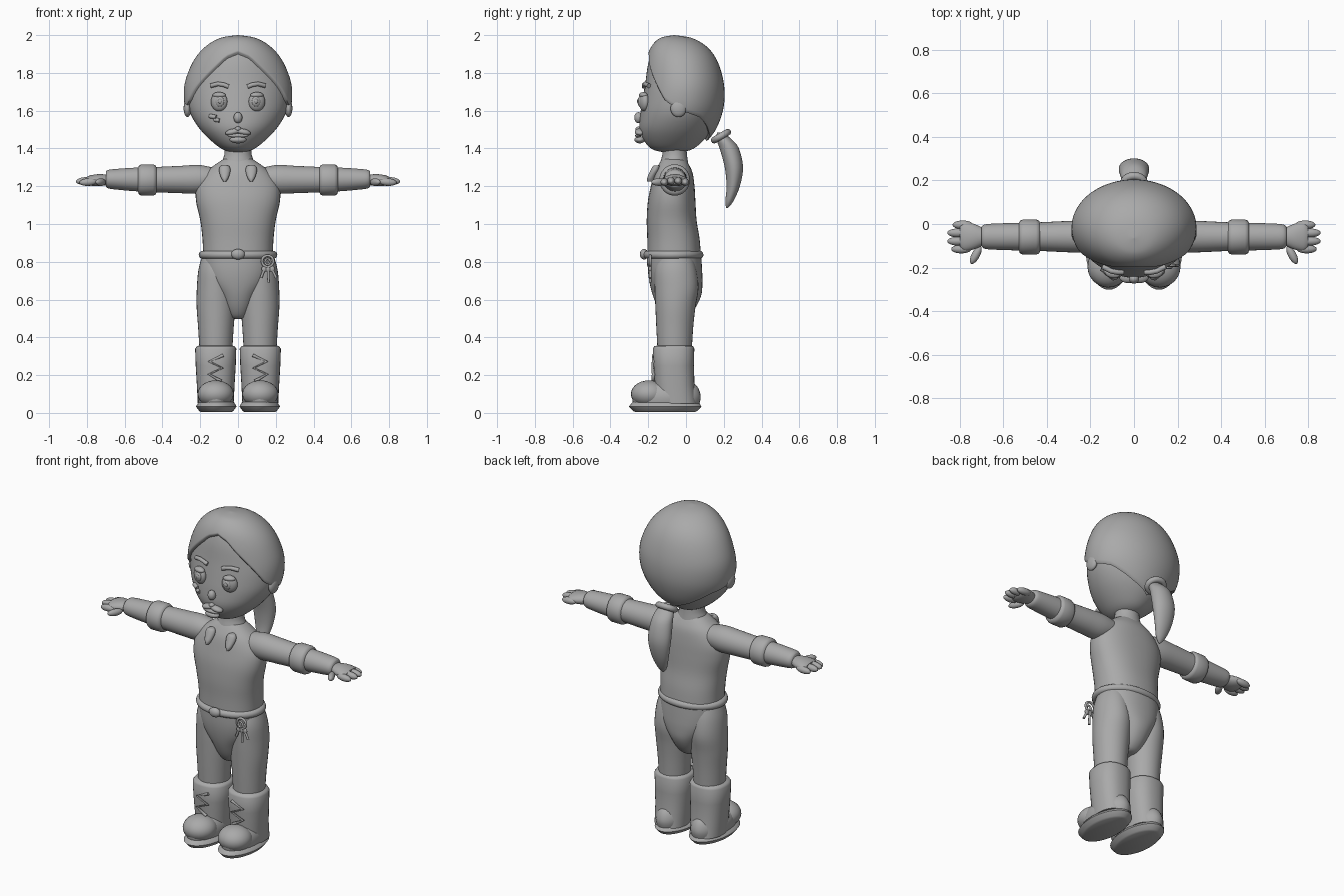
import bpy, bmesh, math
from mathutils import Vector, Matrix

grey = bpy.data.materials.new("plain_grey")
grey.diffuse_color = (0.4, 0.4, 0.4, 1)


def finish(ob, mirror):
    bpy.context.collection.objects.link(ob)
    ob.data.materials.append(grey)
    if mirror:
        ob.modifiers.new("Mirror", 'MIRROR').use_axis = (True, False, False)
    return ob


def from_bmesh(name, bm, mirror=False):
    bmesh.ops.recalc_face_normals(bm, faces=bm.faces)
    me = bpy.data.meshes.new(name)
    bm.to_mesh(me)
    bm.free()
    ob = finish(bpy.data.objects.new(name, me), mirror)
    bpy.context.view_layer.objects.active = ob
    ob.select_set(True)
    bpy.ops.object.shade_smooth_by_angle(angle=math.radians(50))
    ob.select_set(False)
    return ob


def skin(name, rings, mirror=False):
    """Bridge closed rings of points and cap both ends."""
    bm = bmesh.new()
    vs = [[bm.verts.new(p) for p in r] for r in rings]
    n = len(vs[0])
    for a, b in zip(vs, vs[1:]):
        for i in range(n):
            bm.faces.new((a[i], a[(i + 1) % n], b[(i + 1) % n], b[i]))
    bm.faces.new(vs[0])
    bm.faces.new(vs[-1])
    return from_bmesh(name, bm, mirror)


def spline(rows, s):
    """Smooth value of a table at s in 0..1."""
    f = s * (len(rows) - 1)
    i = min(int(f), len(rows) - 2)
    t = f - i
    p = [rows[max(0, min(len(rows) - 1, k))] for k in range(i - 1, i + 3)]
    return [b + .5 * t * (c - a + t * (2 * a - 5 * b + 4 * c - d + t * (3 * (b - c) + d - a)))
            for a, b, c, d in zip(*p)]


def loft(name, rows, cx=0, along='z', mirror=False, n=32, smooth=True, power=1):
    """Rows: position, half width, low side, high side."""
    m = (len(rows) - 1) * 4 if smooth else len(rows) - 1
    rings = []
    for k in range(m + 1):
        h, w, lo, hi = spline(rows, k / m)
        ring = []
        for j in range(n):
            a = math.tau * j / n
            c, s = math.cos(a), math.sin(a)
            u = w * math.copysign(abs(s) ** power, s)
            v = (lo + hi) / 2 - (hi - lo) / 2 * math.copysign(abs(c) ** power, c)
            ring.append((cx + u, v, h) if along == 'z' else (h, cx + u, v))
        rings.append(ring)
    return skin(name, rings, mirror)


def ball(name, loc, size, rot=(0, 0, 0), mirror=False):
    bm = bmesh.new()
    bmesh.ops.create_uvsphere(bm, u_segments=24, v_segments=14, radius=1)
    m = Matrix.Translation(loc)
    for axis, ang in zip('XYZ', rot):
        m = m @ Matrix.Rotation(math.radians(ang), 4, axis)
    bm.transform(m @ Matrix.Diagonal((*size, 1)))
    return from_bmesh(name, bm, mirror)


def rod(name, pts, r, mirror=False, closed=False):
    cu = bpy.data.curves.new(name, 'CURVE')
    cu.dimensions = '3D'
    cu.bevel_depth, cu.bevel_resolution, cu.use_fill_caps = r, 3, True
    sp = cu.splines.new('POLY')
    sp.points.add(len(pts) - 1)
    for p, q in zip(sp.points, pts):
        p.co = (*q, 1)
    sp.use_cyclic_u, sp.use_smooth = closed, True
    return finish(bpy.data.objects.new(name, cu), mirror)


def circle(c, ru, rv, u, v, n=32):
    return [Vector(c) + Vector(u) * ru * math.cos(math.tau * i / n)
            + Vector(v) * rv * math.sin(math.tau * i / n) for i in range(n)]


# Head: egg-shaped stack of rings
HEAD = [(1.98, 0.001, -.061, -.06), (1.965, .09, -.13, .03), (1.92, .165, -.175, .105),
        (1.85, .222, -.20, .155), (1.75, .262, -.215, .185), (1.66, .268, -.23, .19),
        (1.58, .25, -.242, .175), (1.50, .20, -.245, .14), (1.43, .13, -.215, .08),
        (1.39, .07, -.165, .02), (1.375, .001, -.071, -.07)]
loft("head", HEAD, n=48)

# Hair cap: enlarged head surface ending at a sweeping hairline
HAIRLINE = [(0, 1.90), (.3, 1.875), (.6, 1.80), (.85, 1.735), (1.15, 1.655),
            (1.5, 1.61), (2.1, 1.57), (2.6, 1.50), (3.15, 1.45)]


def hair_limit(a):
    a = min(a, math.tau - a)
    for (a0, z0), (a1, z1) in zip(HAIRLINE, HAIRLINE[1:]):
        if a <= a1:
            z = z0 + (z1 - z0) * (a - a0) / (a1 - a0)
            break
    lo, hi = 0, 1
    for _ in range(25):
        mid = (lo + hi) / 2
        lo, hi = (mid, hi) if spline(HEAD, mid)[0] > z else (lo, mid)
    return lo


centre = Vector((0, -.02, 1.68))
limits = [hair_limit(math.tau * j / 72) for j in range(72)]
rings = []
for t, k in [(i / 24, 1.067) for i in range(24)] + [(.985, 1.066), (1, 1.05), (1.0, .97)]:
    ring = []
    for j, lim in enumerate(limits):
        a = math.tau * j / 72
        z, w, lo, hi = spline(HEAD, lim * t)
        p = Vector((w * math.sin(a), (lo + hi) / 2 - (hi - lo) / 2 * math.cos(a), z))
        ring.append(centre + (p - centre) * k)
    rings.append(ring)
skin("hair_cap", rings)

# Ponytail and its band
loft("ponytail", [(1.485, .02, .165, .195), (1.45, .05, .16, .24), (1.40, .063, .178, .28),
                  (1.30, .07, .205, .302), (1.20, .055, .215, .285), (1.12, .03, .208, .25),
                  (1.085, .004, .213, .222)])
rod("ponytail_band", circle((0, .185, 1.465), .048, .042, (1, 0, 0), (0, .85, .5)), .018, closed=True)

# Face
ball("ear", (.268, -.04, 1.612), (.02, .042, .046), mirror=True)
ball("eye", (.10, -.222, 1.648), (.045, .026, .051), (0, 0, 16), True)
ball("iris", (.097, -.243, 1.648), (.024, .012, .027), (0, 0, 16), True)
ball("pupil", (.095, -.253, 1.650), (.011, .006, .012), mirror=True)
ball("eyelid", (.10, -.226, 1.682), (.036, .022, .016), (0, 0, 16), True)
rod("eyebrow", [(.05, -.222, 1.727), (.075, -.222, 1.737), (.105, -.216, 1.742), (.143, -.196, 1.732)],
    .012, True)
ball("nose", (0, -.252, 1.563), (.023, .022, .029))
ball("upper_lip", (.028, -.245, 1.487), (.04, .026, .017), (0, 12, 0), True)
ball("mouth_line", (0, -.254, 1.468), (.056, .015, .011))
ball("lower_lip", (0, -.245, 1.446), (.045, .028, .019))
ball("lip_peak", (0, -.25, 1.503), (.017, .018, .013))
rod("cheek_patch_long", [(-.15, -.205, 1.572), (-.115, -.223, 1.565)], .012)
rod("cheek_patch_short", [(-.125, -.218, 1.553), (-.098, -.228, 1.548)], .011)

# Neck and torso
loft("neck", [(1.27, .10, -.15, .02), (1.33, .085, -.135, .01), (1.37, .072, -.125, .005),
              (1.43, .07, -.12, 0)])
loft("torso", [(1.345, .075, -.125, -.005), (1.315, .12, -.145, .015), (1.27, .175, -.168, .035),
               (1.20, .22, -.186, .045), (1.12, .222, -.202, .05), (1.02, .20, -.208, .056),
               (.92, .188, -.205, .072), (.82, .184, -.205, .08)], n=40, power=.88)
loft("collar_tab", [(1.225, .008, -.206, -.17), (1.245, .02, -.205, -.165), (1.28, .03, -.19, -.145),
                    (1.303, .026, -.178, -.14), (1.31, .015, -.17, -.14)], cx=.07, mirror=True, n=16)

# Hips, belt and buckle
loft("hips", [(.84, .186, -.203, .08), (.76, .183, -.202, .085), (.69, .162, -.193, .087),
              (.62, .11, -.175, .08), (.55, .075, -.145, .045), (.505, .045, -.11, 0),
              (.497, .01, -.07, -.04)], n=40, power=.9)
rod("belt", circle((0, -.067, .837), .186, .138, (1, 0, 0), (0, 1, 0), 48), .022, closed=True)
ball("buckle", (0, -.222, .84), (.036, .022, .028))

# Keys on a ring
kx, ky = .157, -.19
rod("key_ring", circle((kx, ky, .803), .03, .03, (1, 0, 0), (0, 0, 1), 20), .007, closed=True)
rod("key_ring_inner", circle((kx, ky - .01, .80), .014, .016, (1, 0, 0), (0, 0, 1), 16), .006, closed=True)
for i, dx in enumerate((-.035, .005, .045)):
    z = .69 if i == 1 else .715
    ball("key_head", (kx + dx * .5, ky, .762), (.015, .008, .017))
    rod("key_shaft", [(kx + dx * .5, ky, .762), (kx + dx, ky, z)], .007)

# Sleeves and cuffs
loft("sleeve", [(.10, .06, 1.19, 1.29), (.20, .073, 1.162, 1.312), (.30, .072, 1.163, 1.308),
                (.43, .066, 1.168, 1.302), (.55, .063, 1.174, 1.298), (.64, .06, 1.182, 1.292),
                (.685, .056, 1.188, 1.287), (.70, .045, 1.197, 1.278)],
     cx=-.058, along='x', mirror=True)
loft("cuff", [(.43, .06, 1.17, 1.295), (.436, .075, 1.156, 1.31), (.45, .081, 1.15, 1.316),
              (.51, .081, 1.15, 1.316), (.524, .075, 1.156, 1.31), (.53, .06, 1.17, 1.295)],
     cx=-.06, along='x', mirror=True, smooth=False)

# Hands
loft("palm", [(.67, .03, 1.21, 1.255), (.70, .043, 1.205, 1.262), (.74, .06, 1.20, 1.264),
              (.78, .066, 1.203, 1.258), (.80, .05, 1.212, 1.25)], cx=-.058, along='x', mirror=True)
for y, tip, z in ((-.004, .832, 1.222), (-.041, .856, 1.228), (-.079, .856, 1.228), (-.115, .838, 1.222)):
    ball("finger", (tip - .045, y, z), (.047, .02, .02), (0, 4, 0), True)
ball("thumb", (.727, -.142, 1.222), (.046, .019, .02), (0, 0, -62), True)

# Legs
loft("leg", [(.84, .07, -.14, .03), (.76, .092, -.165, .055), (.66, .101, -.166, .066),
             (.56, .102, -.162, .05), (.45, .094, -.157, .038), (.32, .086, -.15, .03)],
     cx=.117, mirror=True)

# Boots
loft("boot_shaft", [(.36, .075, -.135, .015), (.353, .10, -.168, .038), (.34, .109, -.176, .044),
                    (.25, .106, -.172, .042), (.15, .10, -.165, .045), (.05, .095, -.16, .06)],
     cx=.118, mirror=True, smooth=False, power=.85)
loft("foot", [(.03, .088, -.275, .065), (.08, .096, -.285, .078), (.12, .088, -.272, .07),
              (.15, .065, -.24, .05), (.165, .03, -.20, .02)], cx=.117, mirror=True)
ball("toe_cap", (.118, -.195, .10), (.096, .097, .072), mirror=True)
loft("sole", [(.004, .08, -.265, .045), (.01, .09, -.28, .06), (.034, .108, -.302, .082),
              (.056, .094, -.285, .068), (.06, .08, -.265, .05)], cx=.115, mirror=True, smooth=False, n=40)
rod("boot_lace", [(.078, -.172, .305), (.153, -.172, .272), (.082, -.175, .238),
                  (.153, -.172, .205), (.09, -.175, .168)], .009, True)
